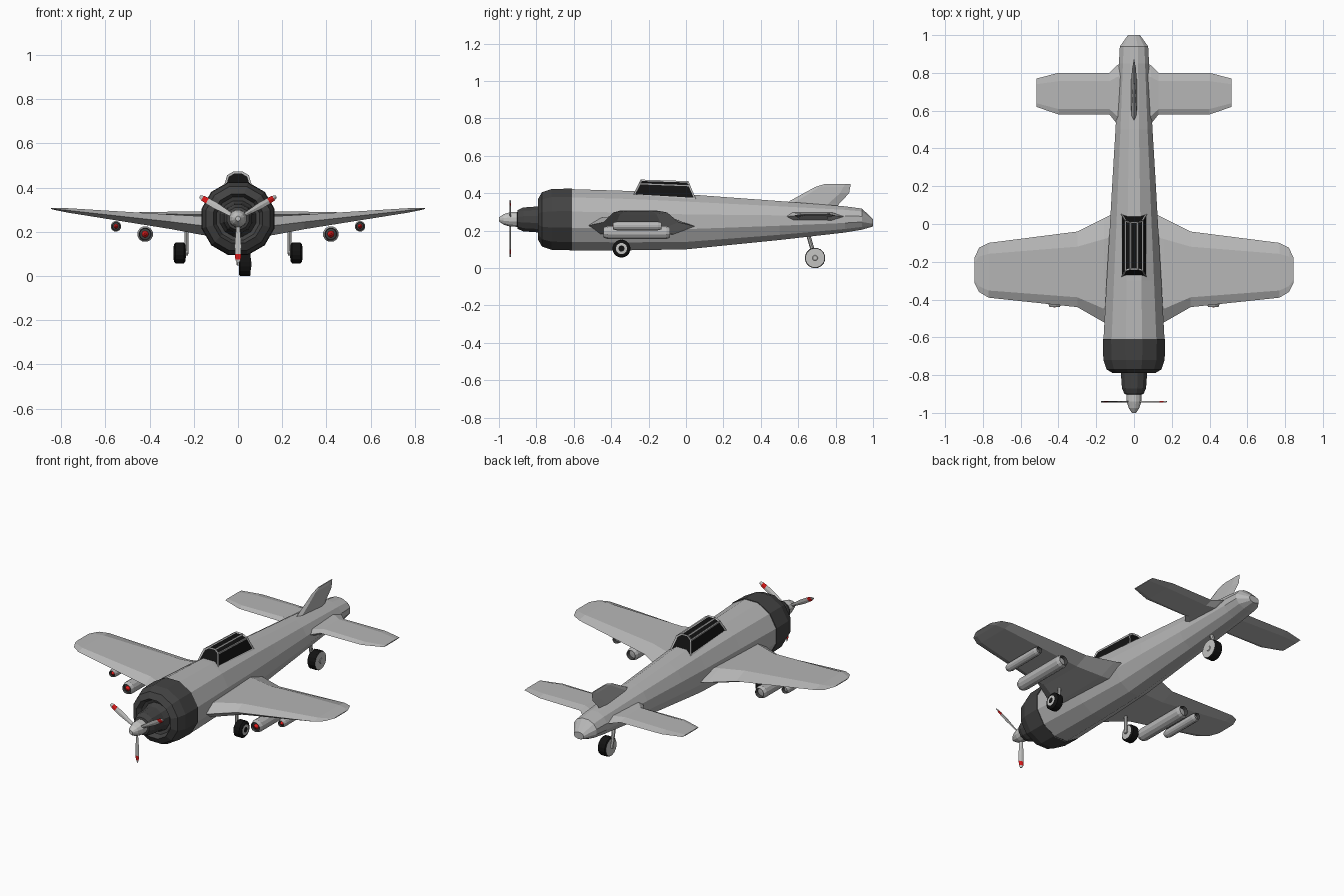
import bpy, bmesh, math
from mathutils import Vector

if "Cube" in bpy.data.objects:
    bpy.data.objects.remove(bpy.data.objects["Cube"])


def mat(name, c):
    m = bpy.data.materials.new(name)
    m.diffuse_color = (*c, 1)
    m.use_nodes = True
    m.node_tree.nodes["Principled BSDF"].inputs["Base Color"].default_value = m.diffuse_color
    return m


LIGHT = mat("light grey", (0.47, 0.47, 0.47))
COWL = mat("dark grey", (0.055, 0.055, 0.055))
BLACK = mat("black", (0.006, 0.006, 0.006))
RED = mat("red", (0.75, 0.01, 0.01))
METAL = mat("pale metal", (0.55, 0.55, 0.54))


def loft(name, rings, mats, bands=None, mirror=False):
    """Join rings of points into a capped skin; bands gives a material index per band."""
    n = len(rings[0])
    bm = bmesh.new()
    vs = [[bm.verts.new(p) for p in r] for r in rings]
    first = bm.faces.new(vs[0])
    for k in range(len(rings) - 1):
        for i in range(n):
            j = (i + 1) % n
            f = bm.faces.new((vs[k][i], vs[k][j], vs[k + 1][j], vs[k + 1][i]))
            f.material_index = bands[k] if bands else 0
    last = bm.faces.new(vs[-1][::-1])
    if bands:
        first.material_index, last.material_index = bands[0], bands[-1]
    bmesh.ops.recalc_face_normals(bm, faces=bm.faces)
    me = bpy.data.meshes.new(name)
    bm.to_mesh(me)
    bm.free()
    for m in mats:
        me.materials.append(m)
    ob = bpy.data.objects.new(name, me)
    bpy.context.collection.objects.link(ob)
    if mirror:
        ob.modifiers.new("Mirror", 'MIRROR')
    return ob


def lathe(name, prof, centre, mats, bands=None, sides=12, axis='y', mirror=False):
    """Turn (position, radius) pairs around the y or x axis through centre."""
    rings = []
    for p, r in prof:
        ring = []
        for i in range(sides):
            a = 2 * math.pi * (i + 0.5) / sides
            s, c = r * math.sin(a), r * math.cos(a)
            d = (s, p, c) if axis == 'y' else (p, s, c)
            ring.append(Vector(centre) + Vector(d))
        rings.append(ring)
    return loft(name, rings, mats, bands, mirror)


def rod(name, a, b, r, mirror=False):
    a, b = Vector(a), Vector(b)
    q = (b - a).to_track_quat('Z', 'Y')
    ring = [q @ Vector((r * math.cos(i * math.pi / 4), r * math.sin(i * math.pi / 4), 0)) for i in range(8)]
    return loft(name, [[e + p for p in ring] for e in (a, b)], [METAL], mirror=mirror)


def foil(u, y0, y1, c, t, upright=False):
    """Six-sided aerofoil section at span position u."""
    L = y1 - y0
    pts = [(y0, 0), (y0 + .13 * L, t / 2), (y1 - .2 * L, t / 2), (y1, 0),
           (y1 - .2 * L, -t / 2), (y0 + .13 * L, -t / 2)]
    return [(c + d, y, u) if upright else (u, y, c + d) for y, d in pts]


# Fuselage: rounded sections (y, half width, bottom, top)
def body_ring(y, w, lo, hi):
    ring = []
    for i in range(12):
        a = 2 * math.pi * (i + 0.5) / 12
        s, c = math.sin(a), math.cos(a)
        k = 1 / math.cos(math.pi / 12)
        ring.append((w * k * s, y, (lo + hi) / 2 + (hi - lo) / 2 * k * c))
    return ring


loft("fuselage", [body_ring(*s) for s in (
    (-.62, .162, .095, .422), (-.3, .145, .095, .412), (0, .127, .10, .395), (.2, .116, .12, .38),
    (.5, .098, .15, .358), (.85, .08, .19, .33), (.94, .075, .205, .318), (1.0, .032, .222, .262))], [LIGHT])

# Engine cowling with recessed front, nose and spinner
lathe("cowling", [(-.745, .05), (-.76, .1), (-.79, .115), (-.77, .15), (-.72, .168), (-.61, .171), (-.605, .15)],
      (0, 0, .26), [COWL])
lathe("nose_housing", [(-.75, .085), (-.79, .072), (-.87, .066), (-.9, .052), (-.905, .03)], (0, 0, .26), [COWL])
lathe("spinner", [(-.89, .041), (-.94, .04), (-.975, .029), (-1.0, .011)], (0, 0, .26), [METAL])

# Propeller: three slim blades with red bands near the tips
for k in range(3):
    a = math.pi + k * 2 * math.pi / 3
    out, side = Vector((math.sin(a), 0, math.cos(a))), Vector((math.cos(a), 0, -math.sin(a)))
    rings = []
    for r, w in ((.02, .007), (.07, .011), (.12, .015), (.16, .014), (.185, .012), (.2, .005)):
        base = Vector((0, -.94, .26)) + out * r
        e, t = side * w + Vector((0, .004, 0)), Vector((0, .003, 0))
        rings.append([base - e, base - t, base + e, base + t])
    loft("propeller_blade", rings, [METAL, RED], [0, 0, 0, 1, 0])

# Wings, tailplane and fin
loft("wing", [foil(*s) for s in (
    (.09, -.56, .065, .22, .085), (.16, -.52, .03, .228, .085), (.3, -.44, -.04, .245, .066),
    (.77, -.39, -.10, .297, .02), (.82, -.36, -.125, .302, .01), (.845, -.31, -.18, .305, .004))],
     [LIGHT], mirror=True)
loft("tailplane", [foil(*s) for s in (
    (.05, .50, .86, .275, .045), (.09, .53, .84, .276, .04), (.13, .58, .80, .278, .03),
    (.4, .58, .80, .281, .018), (.517, .62, .77, .284, .005))], [LIGHT], mirror=True)
loft("tail_fin", [foil(*s, upright=True) for s in (
    (.31, .46, .80, 0, .04), (.345, .53, .82, 0, .03), (.40, .63, .872, 0, .02),
    (.433, .69, .878, 0, .013), (.449, .74, .88, 0, .006))], [LIGHT])

# Canopy: dark glass with a thin frame along its edges
half = [(.066, 0), (.046, .8), (.02, 1)]
section = half + [(-x, h) for x, h in reversed(half)]
canopy = loft("canopy", [
    [(x, -.28 + .04 * h, .39 + .078 * h) for x, h in section],
    [(x, .05 - .04 * h, .37 + .09 * h) for x, h in section]], [BLACK, LIGHT])
frame = canopy.modifiers.new("Frame", 'WIREFRAME')
frame.thickness = .011
frame.use_replace = False
frame.material_offset = 1

# Underwing pods: hollow ends with a red tip inside the front
for name, x, y0, y1, z, r in (("large_pod", .42, -.44, -.085, .19, .036),
                              ("small_pod", .552, -.39, -.13, .225, .024)):
    prof = [(y0 - .002, r * .12), (y0 + .012, r * .42), (y0 + .014, r * .7), (y0, r * .78), (y0 + .02, r),
            (y1 - .02, r), (y1, r * .78), (y1 - .02, r * .65), (y1 - .018, r * .1)]
    lathe(name, prof, (x, 0, z), [LIGHT, COWL, RED], [2, 1, 1, 0, 0, 0, 1, 0], mirror=True)

# Main landing gear
lathe("main_wheel", [(.236, .02), (.238, .038), (.245, .048), (.282, .048), (.289, .04), (.291, .03),
                     (.292, .016), (.29, .01)],
      (0, -.345, .104), [BLACK, METAL], [1, 0, 0, 0, 0, 1, 0], sides=16, axis='x', mirror=True)
rod("main_strut", (.233, -.345, .23), (.233, -.345, .10), .009, mirror=True)
rod("main_axle", (.226, -.345, .104), (.25, -.345, .104), .012, mirror=True)

# Tail wheel, beside its raked strut
lathe("tail_wheel", [(.004, .012), (.005, .05), (.010, .055), (.052, .055), (.057, .052), (.058, .015), (.061, .012)],
      (0, .69, .054), [METAL, BLACK], [0, 1, 1, 1, 0, 0], sides=16, axis='x')
rod("tail_strut", (.01, .65, .19), (.003, .69, .05), .011)
